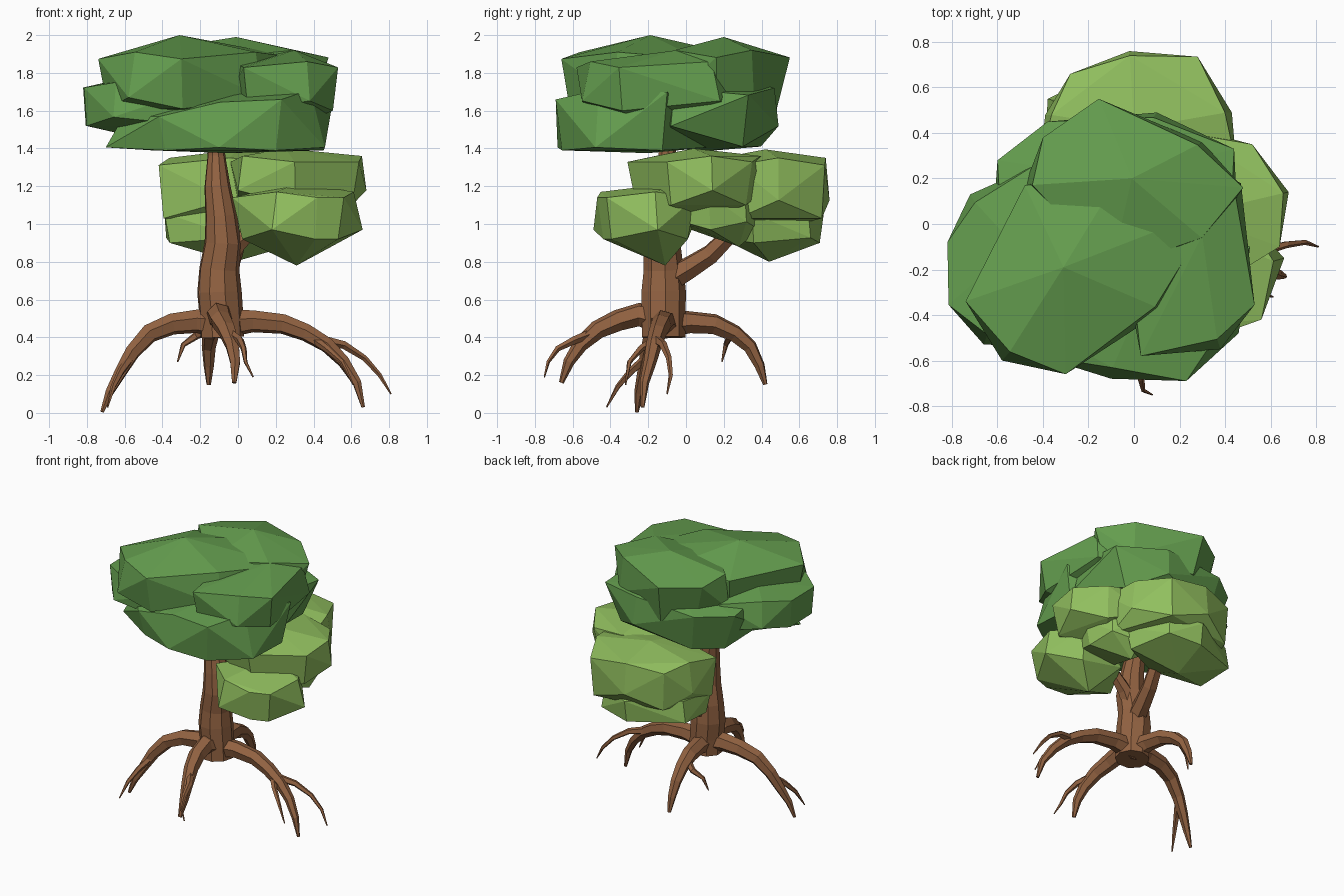
import bpy, bmesh, math
from mathutils import Vector


def material(name, rgb):
    m = bpy.data.materials.new(name)
    m.diffuse_color = (*rgb, 1)
    return m


BARK = material("brown bark", (0.29, 0.124, 0.054))
DARK = material("dark green leaves", (0.128, 0.34, 0.077))
LIGHT = material("light green leaves", (0.285, 0.525, 0.114))


def finish(name, bm, mat):
    bmesh.ops.recalc_face_normals(bm, faces=bm.faces)
    me = bpy.data.meshes.new(name)
    bm.to_mesh(me)
    bm.free()
    me.materials.append(mat)
    ob = bpy.data.objects.new(name, me)
    bpy.context.collection.objects.link(ob)
    return ob


def tube(name, path, sides=6):
    """Tapered faceted tube; path holds (x, y, z, radius)."""
    bm = bmesh.new()
    pts = [Vector(p[:3]) for p in path]
    rings = []
    side = None
    for i, p in enumerate(pts):
        t = (pts[min(i + 1, len(pts) - 1)] - pts[max(i - 1, 0)]).normalized()
        if side is None:
            side = t.orthogonal()
        side = (side - t * side.dot(t)).normalized()
        up = t.cross(side)
        rings.append([bm.verts.new(p + path[i][3] * (
            side * math.cos(a) + up * math.sin(a)))
            for a in (math.tau * k / sides for k in range(sides))])
    for a, b in zip(rings, rings[1:]):
        for k in range(sides):
            j = (k + 1) % sides
            bm.faces.new((a[k], a[j], b[j], b[k]))
    bm.faces.new(rings[0])
    bm.faces.new(rings[-1])
    return finish(name, bm, BARK)


def leaves(name, mat, outline, low, high, top, base,
           up=0.93, dn=0.86, lift=0.2, tilt=0.0):
    """Faceted leaf clump: an outline with staggered rims, a peak and a base.
    Even points bulge at the upper rim, odd points at the lower rim."""
    bm = bmesh.new()
    c = sum((Vector(p) for p in outline), Vector((0, 0))) / len(outline)
    span = high - low
    for i, p in enumerate(outline):
        v = Vector(p)
        odd = i % 2
        hi = c + (v - c) * (up if odd else 1.0)
        lo = c + (v - c) * (1.0 if odd else dn)
        rim = high + tilt * (hi.x - c.x)
        bm.verts.new((*hi, rim - span * (0.0 if odd else 0.12)))
        bm.verts.new((*lo, low + span * (lift if odd else 0.0)))
    bm.verts.new(top)
    bm.verts.new(base)
    hull = bmesh.ops.convex_hull(bm, input=bm.verts)
    loose = {g for g in hull["geom_interior"] + hull["geom_unused"]
             if isinstance(g, bmesh.types.BMVert)}
    bmesh.ops.delete(bm, geom=list(loose), context='VERTS')
    return finish(name, bm, mat)


# Trunk and the limbs carrying the lower leaves
tube("trunk", [(-0.085, -0.12, 0.40, 0.118), (-0.09, -0.12, 0.52, 0.118),
               (-0.10, -0.12, 0.64, 0.12), (-0.10, -0.12, 0.76, 0.108),
               (-0.08, -0.13, 0.90, 0.10), (-0.09, -0.13, 1.04, 0.085),
               (-0.11, -0.12, 1.20, 0.070), (-0.115, -0.10, 1.36, 0.048),
               (-0.115, -0.10, 1.44, 0.045)], 9)
tube("back_limb", [(-0.09, -0.10, 0.70, 0.07), (-0.06, 0.02, 0.77, 0.062),
                   (-0.03, 0.13, 0.84, 0.055), (0.0, 0.23, 0.94, 0.048),
                   (0.03, 0.30, 1.06, 0.035)])
tube("side_limb", [(-0.07, -0.12, 0.80, 0.06), (0.0, -0.10, 0.90, 0.05),
                   (0.10, -0.09, 0.99, 0.04), (0.2, -0.08, 1.08, 0.03)])

# Main roots
tube("left_root", [(-0.08, -0.12, 0.47, 0.08), (-0.22, -0.13, 0.485, 0.064),
                   (-0.35, -0.14, 0.47, 0.058), (-0.47, -0.17, 0.42, 0.052),
                   (-0.56, -0.20, 0.32, 0.043), (-0.625, -0.225, 0.21, 0.034),
                   (-0.68, -0.25, 0.11, 0.024), (-0.72, -0.26, 0.005, 0.010)])
tube("right_root", [(-0.08, -0.12, 0.47, 0.08), (0.08, -0.12, 0.485, 0.06),
                    (0.24, -0.13, 0.47, 0.054), (0.36, -0.15, 0.425, 0.048),
                    (0.47, -0.17, 0.36, 0.042), (0.56, -0.19, 0.27, 0.034),
                    (0.63, -0.22, 0.16, 0.025), (0.663, -0.23, 0.03, 0.010)])
tube("front_root", [(-0.09, -0.12, 0.49, 0.08), (-0.10, -0.25, 0.52, 0.064),
                    (-0.09, -0.36, 0.49, 0.058), (-0.06, -0.47, 0.44, 0.05),
                    (-0.03, -0.56, 0.36, 0.04), (-0.015, -0.62, 0.27, 0.03),
                    (-0.02, -0.66, 0.16, 0.013)])
tube("back_root", [(-0.09, -0.12, 0.47, 0.08), (-0.11, 0.02, 0.48, 0.06),
                   (-0.13, 0.15, 0.47, 0.055), (-0.145, 0.26, 0.42, 0.046),
                   (-0.155, 0.34, 0.35, 0.038), (-0.155, 0.39, 0.25, 0.028),
                   (-0.155, 0.42, 0.15, 0.012)])

# Thin side rootlets
tube("left_rootlet", [(-0.57, -0.21, 0.29, 0.025), (-0.62, -0.29, 0.22, 0.02),
                      (-0.66, -0.36, 0.14, 0.014), (-0.69, -0.42, 0.03, 0.004)], 5)
tube("right_rootlet", [(0.42, -0.16, 0.39, 0.03), (0.56, -0.12, 0.36, 0.022),
                       (0.67, -0.09, 0.29, 0.016), (0.75, -0.08, 0.2, 0.012),
                       (0.81, -0.10, 0.10, 0.004)], 5)
tube("right_inner_rootlet", [(0.40, -0.16, 0.39, 0.025), (0.47, -0.24, 0.34, 0.019),
                             (0.55, -0.30, 0.27, 0.013), (0.61, -0.32, 0.15, 0.004)], 5)
tube("front_rootlet", [(-0.06, -0.47, 0.43, 0.028), (0.01, -0.59, 0.385, 0.022),
                       (0.03, -0.68, 0.34, 0.016), (0.04, -0.73, 0.27, 0.01),
                       (0.08, -0.75, 0.19, 0.004)], 5)
tube("back_rootlet", [(-0.13, 0.18, 0.45, 0.028), (-0.22, 0.235, 0.41, 0.022),
                      (-0.29, 0.21, 0.36, 0.014), (-0.32, 0.19, 0.27, 0.004)], 5)

# Upper dark crown
leaves("crown_front_left", DARK,
       [(-0.74, -0.34), (-0.58, -0.60), (-0.30, -0.66), (0.13, -0.38),
        (0.36, 0.07), (-0.05, 0.25), (-0.48, 0.17)],
       1.61, 1.91, (-0.31, -0.19, 2.0), (-0.2, -0.2, 1.56), up=0.9, dn=0.9)
leaves("crown_back", DARK,
       [(-0.155, 0.55), (0.30, 0.36), (0.48, 0.16), (0.32, -0.08),
        (-0.10, -0.20), (-0.48, 0.17), (-0.40, 0.38)],
       1.60, 1.92, (-0.01, 0.2, 1.99), (0, 0.1, 1.54), dn=0.8)
leaves("crown_right", DARK,
       [(0.53, -0.355), (0.47, 0.18), (0.18, 0.30), (-0.06, -0.10),
        (0.03, -0.58), (0.38, -0.55)],
       1.60, 1.86, (0.30, -0.05, 1.92), (0.25, -0.2, 1.5), up=0.88, dn=0.9)
leaves("crown_lower_front", DARK,
       [(0.23, -0.69), (0.46, -0.48), (0.51, -0.10), (0.05, 0.12),
        (-0.50, -0.08), (-0.70, -0.36), (-0.42, -0.58), (-0.10, -0.68)],
       1.39, 1.65, (0.05, -0.3, 1.72), (-0.05, -0.2, 1.375),
       up=0.85, dn=0.9, lift=0.06, tilt=0.14)
leaves("crown_lower_back", DARK,
       [(-0.38, 0.45), (0.10, 0.49), (0.44, 0.33), (0.46, -0.08),
        (-0.20, -0.20), (-0.62, 0.0), (-0.60, 0.28)],
       1.41, 1.72, (-0.05, 0.2, 1.78), (-0.05, 0.1, 1.385), dn=0.8, lift=0.35)
leaves("crown_left", DARK,
       [(-0.82, -0.08), (-0.72, 0.13), (-0.45, 0.25), (-0.1, 0.0),
        (-0.2, -0.54), (-0.66, -0.53), (-0.815, -0.355)],
       1.52, 1.75, (-0.52, -0.1, 1.79), (-0.5, -0.1, 1.45), dn=0.95, up=0.88)

# Lower light leaves
leaves("lower_leaves_back", LIGHT,
       [(-0.28, 0.66), (-0.02, 0.76), (0.28, 0.735), (0.43, 0.49),
        (0.45, 0.26), (-0.05, 0.16), (-0.42, 0.24), (-0.39, 0.48)],
       1.03, 1.35, (0.0, 0.42, 1.395), (0.0, 0.45, 0.96), dn=0.94, lift=0.3)
leaves("lower_leaves_back_under", LIGHT,
       [(0.0, 0.73), (0.24, 0.66), (0.36, 0.35), (0.0, 0.18),
        (-0.39, 0.26), (-0.38, 0.55)],
       0.90, 1.08, (0, 0.45, 1.14), (-0.02, 0.44, 0.80), lift=0.15, dn=0.92)
leaves("lower_leaves_right", LIGHT,
       [(0.64, -0.10), (0.68, 0.14), (0.52, 0.35), (0.25, 0.42),
        (-0.04, 0.20), (0.0, -0.18), (0.30, -0.31)],
       1.10, 1.36, (0.25, 0.04, 1.40), (0.35, 0.08, 1.02), dn=0.88, lift=0.3)
leaves("lower_leaves_right_front", LIGHT,
       [(0.56, -0.42), (0.66, -0.15), (0.48, 0.05), (0.14, 0.03),
        (-0.03, -0.22), (0.18, -0.49), (0.42, -0.47)],
       0.92, 1.17, (0.32, -0.04, 1.22), (0.31, -0.11, 0.78), up=0.85)
leaves("lower_leaves_right_back", LIGHT,
       [(0.53, 0.12), (0.46, 0.32), (0.26, 0.42), (0.06, 0.28),
        (0.18, 0.0), (0.46, -0.02)],
       0.97, 1.18, (0.33, 0.18, 1.2), (0.26, 0.28, 0.88))
